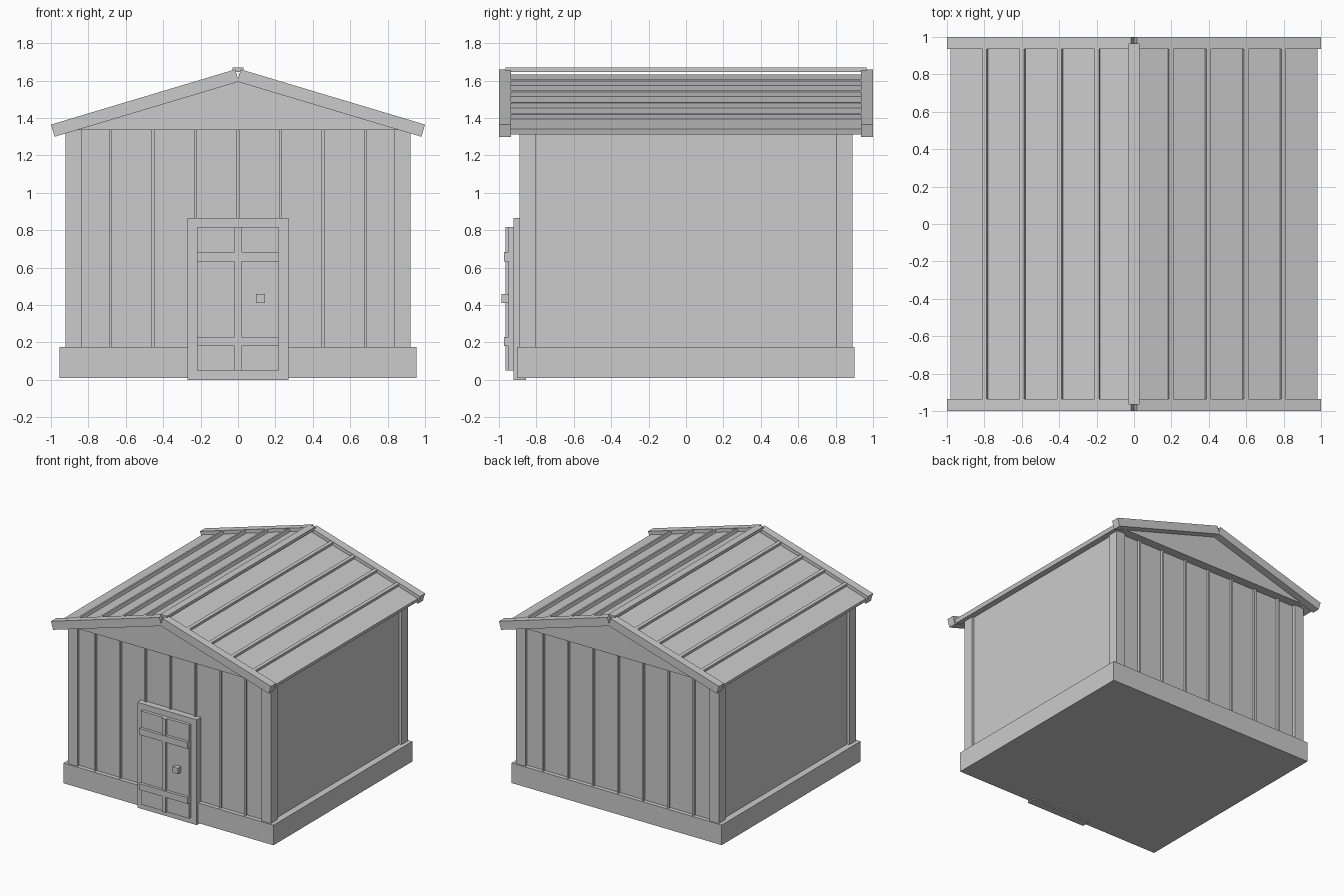
import bpy, bmesh, math
from mathutils import Matrix, Vector

if "Cube" in bpy.data.objects:
    bpy.data.objects.remove(bpy.data.objects["Cube"])

mat = bpy.data.materials.new("plain_grey")
mat.diffuse_color = (0.6, 0.6, 0.6, 1)
mat.use_nodes = True
mat.node_tree.nodes["Principled BSDF"].inputs["Base Color"].default_value = mat.diffuse_color


def add_mesh(name, bm):
    bmesh.ops.recalc_face_normals(bm, faces=bm.faces)
    me = bpy.data.meshes.new(name)
    bm.to_mesh(me)
    bm.free()
    me.materials.append(mat)
    ob = bpy.data.objects.new(name, me)
    bpy.context.collection.objects.link(ob)
    return ob


def box(name, x, y, z, matrix=None):
    """Box from three (low, high) ranges, optionally moved by a matrix."""
    bm = bmesh.new()
    bmesh.ops.create_cube(bm, size=1)
    for v in bm.verts:
        for i, (lo, hi) in enumerate((x, y, z)):
            v.co[i] = lo if v.co[i] < 0 else hi
    if matrix:
        bm.transform(matrix)
    return add_mesh(name, bm)


def prism(name, outline, y0, y1):
    """Extrude an x-z outline along y."""
    bm = bmesh.new()
    face = bm.faces.new([bm.verts.new((x, y0, z)) for x, z in outline])
    ext = bmesh.ops.extrude_face_region(bm, geom=[face])
    verts = [g for g in ext["geom"] if isinstance(g, bmesh.types.BMVert)]
    bmesh.ops.translate(bm, vec=(0, y1 - y0, 0), verts=verts)
    return add_mesh(name, bm)


# Base and wall core
box("base", (-0.955, 0.955), (-0.903, 0.90), (0.01, 0.175))
box("walls", (-0.9, 0.9), (-0.868, 0.866), (0.17, 1.34))

# Corner posts
for sx in (-1, 1):
    for sy in (-1, 1):
        xs = sorted((sx * 0.837, sx * 0.922))
        ys = sorted((sy * 0.805, sy * 0.891))
        box("corner_post", xs, ys, (0.17, 1.34))

# Wall battens on front and back
for sy in (-1, 1):
    for i in range(-3, 4):
        x = i * 0.2275
        ys = sorted((sy * 0.85, sy * 0.885))
        box("wall_batten", (x - 0.008, x + 0.008), ys, (0.17, 1.34))

# Gable panels under the roof
for sy in (-1, 1):
    ys = sorted((sy * 0.85, sy * 0.94))
    prism("gable", [(-0.9, 1.335), (0.9, 1.335), (0, 1.615)], *ys)

# Roof halves: local x runs down the slope, local z is the slope normal
angle = math.atan2(0.295, 0.985)
slope = Matrix.Translation((0.015, 0, 1.66)) @ Matrix.Rotation(angle, 4, "Y")
length = math.hypot(0.295, 0.985)
for side in (1, -1):
    flip = Matrix.Scale(side, 4, Vector((1, 0, 0))) @ slope
    box("roof_panel", (0, length - 0.012), (-0.94, 0.94), (-0.06, -0.028), flip)
    for i in range(1, 5):
        s = (i * 0.2 - 0.015) / math.cos(angle)
        box("roof_rib", (s - 0.012, s + 0.012), (-0.94, 0.94), (-0.04, -0.002), flip)
    for y in ((-1, -0.935), (0.935, 1)):
        box("barge_board", (0, length), y, (-0.068, 0), flip)

# Ridge cap
box("ridge_cap", (-0.03, 0.03), (-0.965, 0.965), (1.645, 1.669))

# Door frame, panel, bars and knob
box("door_frame", (-0.27, 0.27), (-0.922, -0.855), (0, 0.865))
box("door_panel", (-0.218, 0.218), (-0.948, -0.92), (0.05, 0.818))
box("door_upright", (-0.018, 0.018), (-0.964, -0.94), (0.05, 0.818))
for z in ((0.18, 0.23), (0.632, 0.684)):
    box("door_crossbar", (-0.22, 0.22), (-0.972, -0.94), z)
box("door_knob", (0.097, 0.145), (-0.987, -0.94), (0.41, 0.458))
